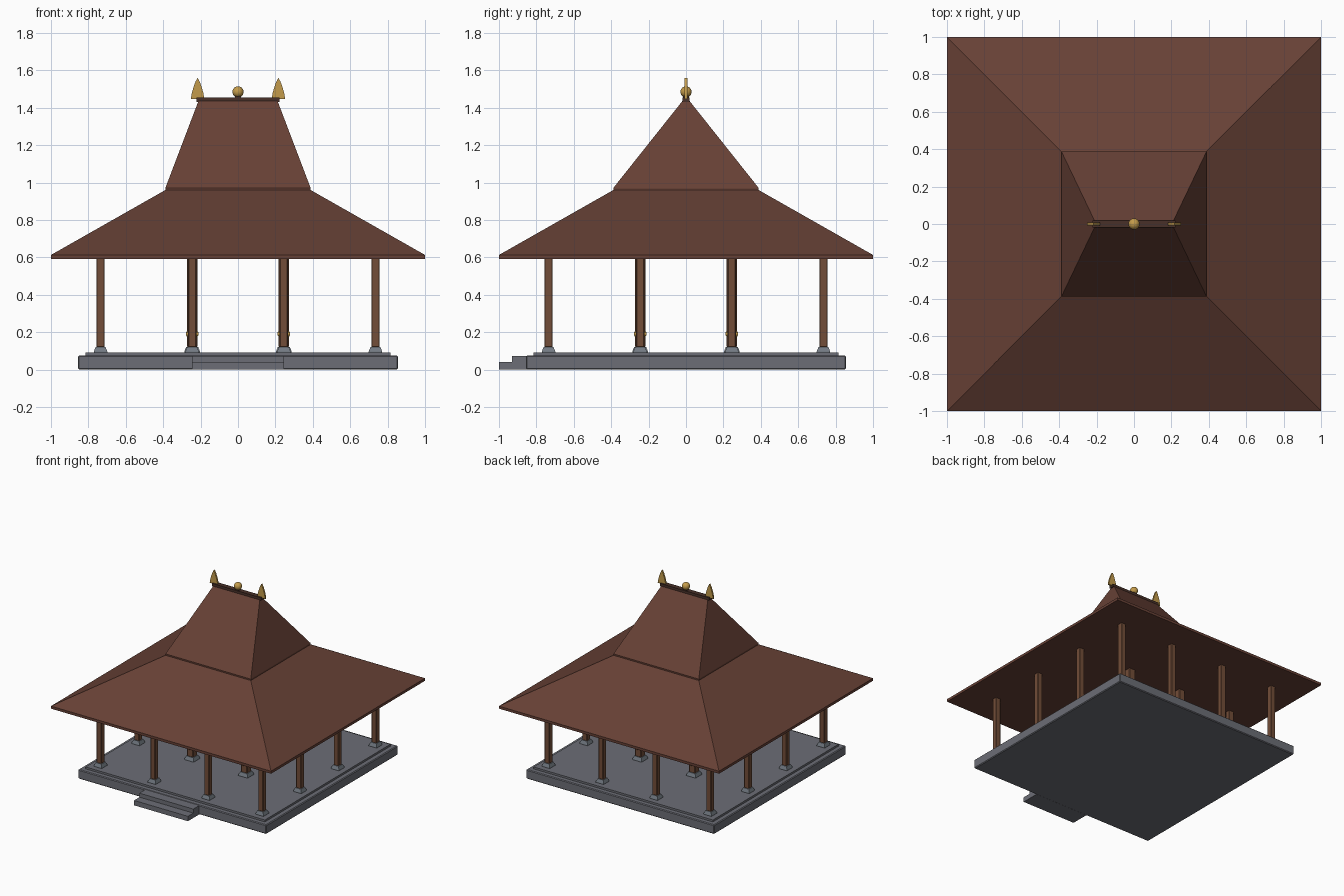
import bpy, bmesh, math

if "Cube" in bpy.data.objects:
    bpy.data.objects.remove(bpy.data.objects["Cube"])


def material(name, rgb):
    m = bpy.data.materials.new(name)
    m.diffuse_color = (*rgb, 1)
    m.use_nodes = True
    m.node_tree.nodes["Principled BSDF"].inputs["Base Color"].default_value = m.diffuse_color
    return m


TILE = material("roof_brown", (0.135, 0.052, 0.036))
DARK = material("dark_wood", (0.065, 0.03, 0.022))
WOOD = material("post_wood", (0.17, 0.075, 0.04))
STONE = material("stone", (0.15, 0.155, 0.18))
PLINTH = material("plinth_stone", (0.17, 0.195, 0.225))
GOLD = material("gold", (0.55, 0.33, 0.07))


def make(name, bm, mat, bevel=0):
    bmesh.ops.recalc_face_normals(bm, faces=bm.faces)
    mesh = bpy.data.meshes.new(name)
    bm.to_mesh(mesh)
    bm.free()
    ob = bpy.data.objects.new(name, mesh)
    bpy.context.collection.objects.link(ob)
    mesh.materials.append(mat)
    if bevel:
        b = ob.modifiers.new("bevel", 'BEVEL')
        b.width = bevel
        b.segments = 1
    return ob


def loft(name, center, rings, mat, bevel=0):
    """Stack of rectangles (half_x, half_y, z), closed at both ends."""
    bm = bmesh.new()
    cx, cy = center
    loops = [[bm.verts.new((cx + sx * hx, cy + sy * hy, z))
              for sx, sy in ((-1, -1), (1, -1), (1, 1), (-1, 1))]
             for hx, hy, z in rings]
    for a, b in zip(loops, loops[1:]):
        for i in range(4):
            j = (i + 1) % 4
            bm.faces.new((a[i], a[j], b[j], b[i]))
    bm.faces.new(loops[0])
    bm.faces.new(loops[-1])
    return make(name, bm, mat, bevel)


def block(name, center, half, z0, z1, mat, bevel=0):
    return loft(name, center, [(*half, z0), (*half, z1)], mat, bevel)


# Stone platform and front steps
block("platform", (0, 0), (0.855, 0.855), 0, 0.076, STONE, 0.006)
block("floor", (0, 0), (0.815, 0.815), 0.07, 0.092, STONE)
block("lower_step", (0, -0.925), (0.245, 0.075), 0, 0.04, STONE)
block("upper_step", (0, -0.89), (0.245, 0.04), 0, 0.073, STONE)

# Grid of posts on tapered plinths, the middle four thicker with gold bands
spots = (-0.735, -0.245, 0.245, 0.735)
for x in spots:
    for y in spots:
        inner = abs(x) < 0.5 and abs(y) < 0.5
        h = 0.028 if inner else 0.022
        p = 0.042 if inner else 0.036
        loft("post_plinth", (x, y),
             [(p, p, 0.09), (p, p, 0.097), (h + 0.004, h + 0.004, 0.122)], PLINTH)
        block("main_post" if inner else "outer_post", (x, y), (h, h),
              0.12, 0.6, WOOD, 0.004)
        if inner:
            loft("post_band", (x, y),
                 [(0.029, 0.029, 0.178), (0.034, 0.034, 0.185),
                  (0.034, 0.034, 0.198), (0.029, 0.029, 0.205)], GOLD)

# Two-tier roof
loft("lower_roof", (0, 0),
     [(1, 1, 0.592), (1, 1, 0.613), (0.385, 0.385, 0.962)], TILE)
loft("upper_roof", (0, 0),
     [(0.388, 0.388, 0.958), (0.388, 0.388, 0.972), (0.21, 0.016, 1.44)], TILE)
block("ridge_beam", (0, 0), (0.222, 0.02), 1.432, 1.455, DARK)

# Flat leaf-shaped finials at the ridge ends
half = [(0.036, 1.447), (0.031, 1.478), (0.022, 1.51), (0.011, 1.54)]
outline = half + [(0, 1.56)] + [(-x, z) for x, z in reversed(half)]
for s in (-1, 1):
    bm = bmesh.new()
    face = bm.faces.new([bm.verts.new((s * 0.216 + x, -0.007, z)) for x, z in outline])
    ext = bmesh.ops.extrude_face_region(bm, geom=[face])["geom"]
    bmesh.ops.translate(bm, vec=(0, 0.014, 0),
                        verts=[v for v in ext if isinstance(v, bmesh.types.BMVert)])
    make("ridge_finial", bm, GOLD)

# Centre ball on the ridge
block("ball_seat", (0, 0), (0.016, 0.016), 1.45, 1.463, DARK)
bpy.ops.mesh.primitive_uv_sphere_add(segments=20, ring_count=12, radius=0.03,
                                     location=(0, 0, 1.485))
ball = bpy.context.object
ball.name = "ridge_ball"
ball.data.materials.append(GOLD)
bpy.ops.object.shade_smooth_by_angle(angle=math.radians(40))
